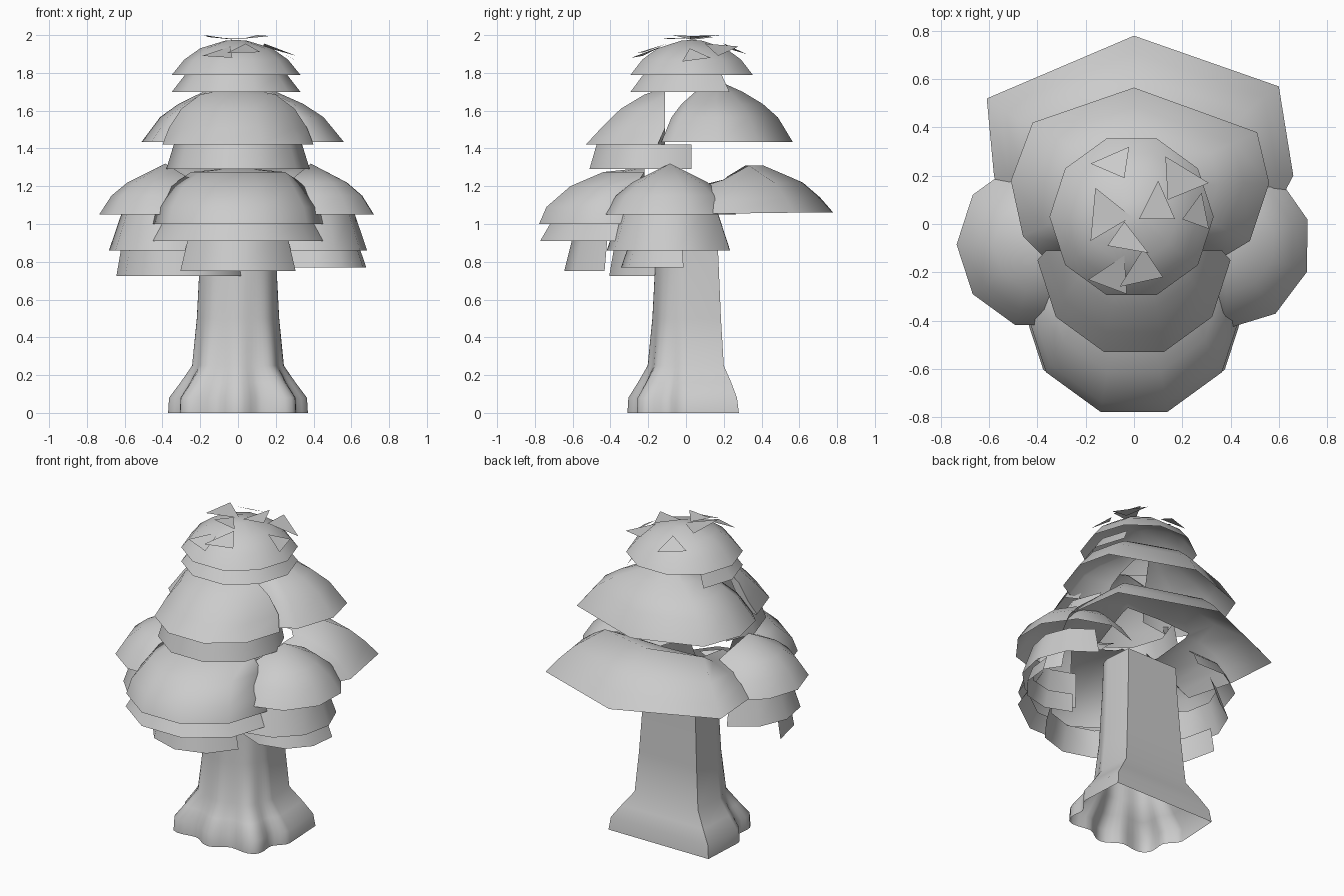
import bpy, bmesh, math

if "Cube" in bpy.data.objects:
    bpy.data.objects.remove(bpy.data.objects["Cube"])

grey = bpy.data.materials.new("light_grey")
grey.diffuse_color = (0.6, 0.6, 0.6, 1)
grey.use_nodes = True
grey.node_tree.nodes["Principled BSDF"].inputs["Base Color"].default_value = grey.diffuse_color


def loft(name, rings, closed=False, caps=(), angle=60):
    """Skin a list of equally long point rings (counter-clockwise, bottom to top)."""
    bm = bmesh.new()
    vr = [[bm.verts.new(p) for p in ring] for ring in rings]
    n = len(rings[0])
    for a, b in zip(vr, vr[1:]):
        for i in range(n if closed else n - 1):
            j = (i + 1) % n
            bm.faces.new((a[i], a[j], b[j], b[i]))
    if "top" in caps:
        bm.faces.new(vr[-1])
    bmesh.ops.remove_doubles(bm, verts=bm.verts, dist=0.001)
    me = bpy.data.meshes.new(name)
    bm.to_mesh(me)
    bm.free()
    me.materials.append(grey)
    me.shade_smooth()
    me.set_sharp_from_angle(angle=math.radians(angle))
    ob = bpy.data.objects.new(name, me)
    bpy.context.collection.objects.link(ob)
    return ob


def shell(name, cx, cy, profile, a0, a1, steps, ymax=9):
    """Part of a faceted dome or skirt: profile of (radius, z, backward lean) swept
    from a0 to a1, cut flat at ymax."""
    full = a1 - a0 >= 360
    angs = [math.radians(a0 + (a1 - a0) * i / steps) for i in range(steps if full else steps + 1)]
    rings = [[(cx + p[0] * math.cos(a),
               min(ymax, cy + (p[2] if len(p) > 2 else 0) + p[0] * math.sin(a)), p[1])
              for a in angs] for p in profile]
    return loft(name, rings, closed=full)


# Trunk: flat back, lobed roots at the front, open bottom
rings = []
for z, rx, ry, lobe, bx, by in [(0, .34, .28, .03, .355, .28), (.08, .335, .275, .03, .345, .27),
                                (.16, .285, .235, .02, .29, .24), (.25, .235, .195, .008, .225, .2),
                                (.5, .215, .175, .003, .205, .185), (.85, .2, .16, 0, .185, .17),
                                (1.02, .195, .155, 0, .18, .165)]:
    ring = [(bx, by, z), (-bx, by, z)]
    for i in range(33):
        a = math.pi + math.pi * i / 32
        k = lobe * (math.cos((a - math.pi) * 8) + 1.2 * math.sin(2 * a) ** 2)
        ring.append(((rx + k) * math.cos(a), (ry + k) * math.sin(a), z))
    rings.append(ring)
loft("trunk", rings, closed=True, caps=("top",), angle=60)

# Crown: full dome and its open-backed skirt
shell("crown_dome", -.01, .03, [(.34, 1.79), (.275, 1.87), (.19, 1.93), (.06, 1.97), (0, 1.975)], 0, 360, 10)
shell("crown_skirt", -.01, .03, [(.34, 1.70), (.27, 1.79)], 144, 396, 7)

# Middle tier, front
shell("middle_front_dome", 0, -.15,
      [(.40, 1.42), (.365, 1.51, .05), (.30, 1.61, .09), (.2, 1.685, .12), (.06, 1.715, .08)],
      144, 396, 7, ymax=-.11)
shell("middle_front_skirt", 0, -.15, [(.38, 1.29), (.34, 1.42)], 144, 396, 7, ymax=.03)

# Middle tier, back: wraps round to an inner front side
outline = [(.15, -.10), (.38, -.13), (.48, -.07), (.56, .17), (.51, .38), (0, .565),
           (-.42, .42), (-.51, .18), (-.46, -.05), (-.38, -.13), (-.15, -.10)]
loft("middle_back_shell", [[(x * s, .15 + (y - .15) * s, z) for x, y in outline]
                           for s, z in [(1, 1.435), (.81, 1.565), (.62, 1.635), (.36, 1.70), (.12, 1.745)]])

# Lower tier, front
shell("lower_front_dome", 0, -.35,
      [(.45, 1.0), (.43, 1.09, .02), (.36, 1.2, .08), (.25, 1.275, .15), (.1, 1.29, .15)],
      144, 396, 7, ymax=-.22)
shell("lower_front_skirt", 0, -.33, [(.465, .91), (.41, 1.0)], 180, 360, 5)
shell("lower_front_fringe", 0, -.32, [(.325, .75), (.285, .91)], 200, 340, 4)

# Lower tier, both sides
for side, sx, a0 in (("right", 1, -127), ("left", -1, 72)):
    shell(side + "_side_dome", sx * .385, -.085,
          [(.35, 1.05), (.285, 1.15), (.2, 1.22), (0, 1.32)], a0, a0 + 252, 7)
    shell(side + "_side_skirt", sx * .35, -.085, [(.335, .86), (.27, 1.05)],
          a0 if sx > 0 else a0 + 36, a0 + (198 if sx > 0 else 234), 6)
shell("right_side_fringe", .41, -.07, [(.275, .77), (.24, .87)], -130, 12, 4)
shell("left_side_fringe", -.30, -.07, [(.345, .725), (.32, .87)], 175, 355, 5)

# Lower tier, back: broad shell with a ridge, falling away forward under the side domes
outline = [(.25, .0), (.50, -.10), (.66, .20), (.60, .57), (0, .78),
           (-.61, .52), (-.58, .20), (-.50, -.10), (-.25, .0)]
rings = []
for sx, sy, z, zside, zend in [(1, 1, 1.06, 1.055, 1.055), (.9, .88, 1.14, 1.13, 1.08),
                               (.78, .72, 1.22, 1.19, 1.11), (.57, .36, 1.31, 1.235, 1.14),
                               (.38, .05, 1.25, 1.22, 1.16)]:
    rings.append([(x * sx, .2 + (y - .2) * sy if y > .2 else y,
                   zend if i in (0, 1, 7, 8) else zside if i in (2, 6) else z)
                  for i, (x, y) in enumerate(outline)])
loft("lower_back_shell", rings)

# Loose leaves on the crown
leaves = [
    ((-.18, .25, 1.92), (-.04, .19, 1.96), (-.02, .32, 1.90)),
    ((-.16, .15, 1.99), (-.18, -.07, 2.0), (-.01, .03, 1.975)),
    ((.10, .18, 2.0), (.02, .02, 1.98), (.17, .02, 1.995)),
    ((.13, .28, 1.94), (.14, .10, 1.955), (.31, .17, 1.89)),
    ((-.04, .01, 1.98), (-.11, -.09, 1.985), (.06, -.12, 1.98)),
    ((.20, .02, 1.93), (.31, -.02, 1.86), (.28, .13, 1.88)),
    ((-.19, -.23, 1.89), (-.03, -.29, 1.88), (-.04, -.13, 1.94)),
    ((.04, -.10, 1.955), (-.06, -.26, 1.905), (.12, -.22, 1.91)),
]
for i, tri in enumerate(leaves):
    me = bpy.data.meshes.new("leaf")
    me.from_pydata(tri, [], [(0, 1, 2)])
    me.materials.append(grey)
    bpy.context.collection.objects.link(bpy.data.objects.new("leaf_%d" % (i + 1), me))
